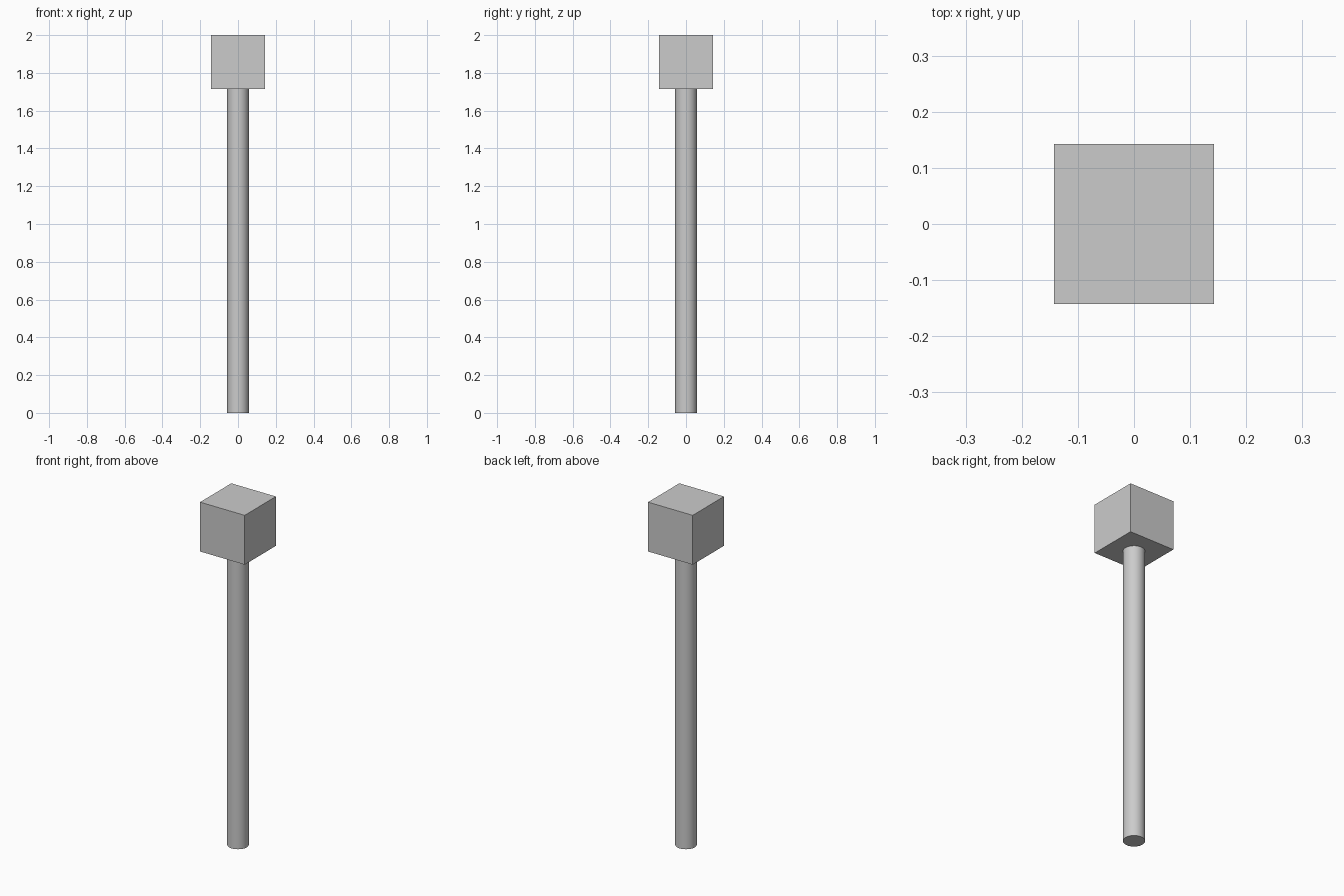
import bpy
import math

if "Cube" in bpy.data.objects:
    bpy.data.objects.remove(bpy.data.objects["Cube"])

HEAD = 2 / 7          # cube edge length
POLE_H = 2 - HEAD     # pole reaches the underside of the head
POLE_R = 0.057

# Round pole
bpy.ops.mesh.primitive_cylinder_add(vertices=32, radius=POLE_R, depth=POLE_H,
                                    location=(0, 0, POLE_H / 2))
pole = bpy.context.object
pole.name = "pole"
bpy.ops.object.shade_smooth_by_angle(angle=math.radians(30))

# Cube head on top
bpy.ops.mesh.primitive_cube_add(size=HEAD, location=(0, 0, 2 - HEAD / 2))
head = bpy.context.object
head.name = "head_block"
